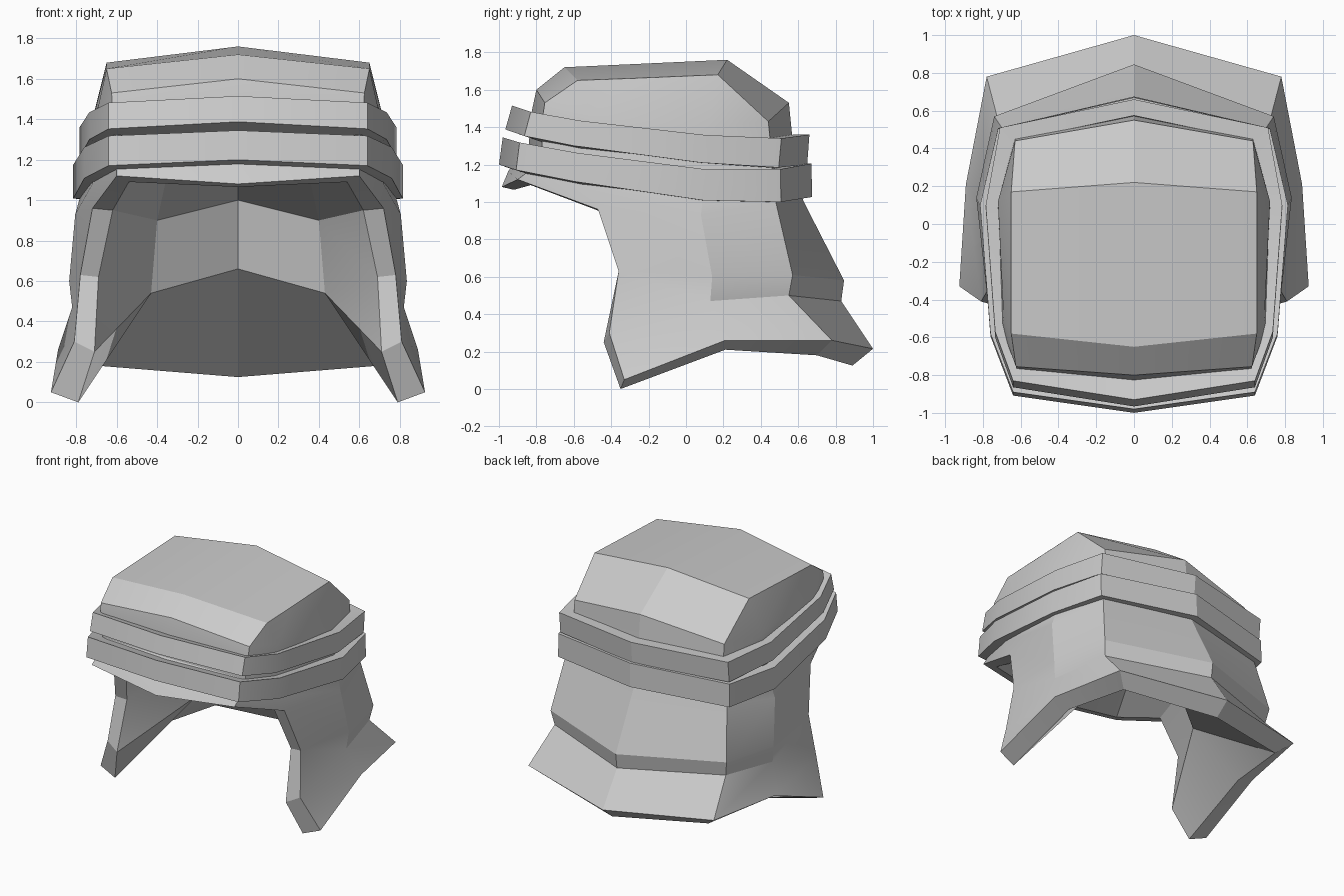
import bpy
import bmesh
import math

cube = bpy.data.objects.get("Cube")
if cube:
    bpy.data.objects.remove(cube, do_unlink=True)

# One plain grey cloth colour for everything
grey = bpy.data.materials.new("cloth_grey")
grey.use_nodes = True
colour = (0.6, 0.6, 0.6, 1)
grey.diffuse_color = colour
grey.node_tree.nodes["Principled BSDF"].inputs["Base Color"].default_value = colour


class HalfMesh:
    """Collects faces for the +x half, then mirrors them into an object."""

    def __init__(self):
        self.bm = bmesh.new()
        self.lookup = {}

    def vert(self, point):
        key = tuple(round(c, 4) for c in point)
        if key not in self.lookup:
            self.lookup[key] = self.bm.verts.new(key)
        return self.lookup[key]

    def face(self, points):
        corners = list(dict.fromkeys(self.vert(p) for p in points))
        if len(corners) > 2:
            self.bm.faces.new(corners)

    def loft(self, rings):
        for upper, lower in zip(rings, rings[1:]):
            for i in range(len(upper) - 1):
                self.face([upper[i], upper[i + 1], lower[i + 1], lower[i]])

    def finish(self, name):
        mirrored = bmesh.ops.duplicate(self.bm, geom=self.bm.faces[:] + self.bm.edges[:] + self.bm.verts[:])
        for item in mirrored["geom"]:
            if isinstance(item, bmesh.types.BMVert):
                item.co.x = -item.co.x
        bmesh.ops.remove_doubles(self.bm, verts=self.bm.verts[:], dist=0.001)
        bmesh.ops.recalc_face_normals(self.bm, faces=self.bm.faces[:])
        mesh = bpy.data.meshes.new(name)
        self.bm.to_mesh(mesh)
        self.bm.free()
        mesh.materials.append(grey)
        obj = bpy.data.objects.new(name, mesh)
        bpy.context.collection.objects.link(obj)
        bpy.ops.object.select_all(action="DESELECT")
        obj.select_set(True)
        bpy.context.view_layer.objects.active = obj
        bpy.ops.object.shade_smooth_by_angle(angle=math.radians(20))


# Crown rings: front centre, front corner, side front, side middle,
# back corner, back centre
crown_top = [(0, -.65, 1.72), (.65, -.58, 1.65), (.65, -.3, 1.66),
             (.65, .17, 1.68), (.65, .17, 1.68), (0, .22, 1.76)]
crown_slope = [(0, -.8, 1.6), (.625, -.755, 1.53), (.69, -.5, 1.47),
               (.72, .12, 1.4), (.63, .44, 1.43), (0, .55, 1.53)]
crown_base = [(0, -.83, 1.46), (.62, -.77, 1.43), (.7, -.55, 1.38),
              (.72, .1, 1.33), (.63, .45, 1.33), (0, .57, 1.33)]
between_bands = [(0, -.84, 1.31), (.6, -.77, 1.28), (.69, -.55, 1.24),
                 (.74, .1, 1.18), (.65, .46, 1.18), (0, .59, 1.19)]
under_bands = [(0, -.95, 1.165), (.6, -.86, 1.15), (.72, -.52, 1.08),
               (.78, .09, 1.02), (.67, .47, 1.04), (0, .61, 1.05)]
brow = [(0, -.985, 1.08), (.6, -.9, 1.12), (.72, -.47, .96),
        (.805, .08, .93), (.68, .48, 1), (0, .63, 1)]

# Neck cape rings: opening edge, side middle, back corner, back centre
cape_wide = [(.78, -.36, .63), (.835, .14, .6), (.74, .57, .61), (0, .845, .58)]
cape_fold = [(.81, -.41, .3), (.82, .13, .47), (.72, .55, .5), (0, .83, .47)]
cape_hem = [(.925, -.33, .05), (.89, .21, .26), (.78, .78, .26), (0, 1, .215)]

# Lining rings on the inside, from hem upwards; its side and back corner
# share one point above the hem
lining_hem = [(.79, -.35, 0), (.76, .21, .21), (.68, .7, .18), (0, .89, .125)]
lining_corner = (.43, .12, .54)
lining_fold = [(.71, -.44, .25), lining_corner, lining_corner, (0, .42, .66)]
lining_wide = [(.69, -.35, .62)] + lining_fold[1:]
roof_corner = (.4, .1, .9)
roof_back = (0, .4, 1)
lining_top = [(.62, -.46, .95), roof_corner, roof_corner, roof_back]

# Low roof of the lining, rising behind the brow
lip_centre = (0, -.92, 1.065)
lip_corner = (.54, -.83, 1.09)
roof_front = (0, -.4, 1.25)
roof_side = (.33, -.4, 1.22)

hood = HalfMesh()
hood.face(crown_top)
hood.loft([crown_top, crown_slope, crown_base, between_bands, under_bands, brow])
hood.loft([brow[2:], cape_wide, cape_fold, cape_hem])
hood.loft([lining_hem, lining_fold, lining_wide, lining_top])
hood.face([lip_centre, lip_corner, roof_side, roof_front])
hood.face([lip_corner, lining_top[0], roof_corner, roof_side])
hood.face([roof_front, roof_side, roof_corner, roof_back])

# Thick rim around the face opening and along the hem
outer_rim = brow[:3] + [cape_wide[0], cape_fold[0]] + cape_hem
inner_rim = [lip_centre, lip_corner, lining_top[0], lining_wide[0], lining_fold[0]] + lining_hem
hood.loft([outer_rim, inner_rim])
hood.finish("hood")


# Two wrapped head bands, thinner and tilted towards the front
def head_band(name, top, height, lean):
    def inward(ring):
        return [(x * .88, y * .87, z + .045 * min(y, 0)) for x, y, z in ring]

    bottom = [(x, y * 1.015 + lean, z - height - .02 * y) for x, y, z in top]
    band = HalfMesh()
    band.loft([top, bottom, inward(bottom), inward(top), top])
    band.finish(name)


head_band("upper_band", [(0, -.93, 1.515), (.64, -.83, 1.482), (.735, -.57, 1.435),
                         (.785, .1, 1.358), (.71, .51, 1.34), (0, .66, 1.36)], .146, -.022)
head_band("lower_band", [(0, -.98, 1.345), (.64, -.89, 1.318), (.76, -.58, 1.262),
                         (.815, .1, 1.175), (.72, .505, 1.175), (0, .67, 1.205)], .165, -.005)
